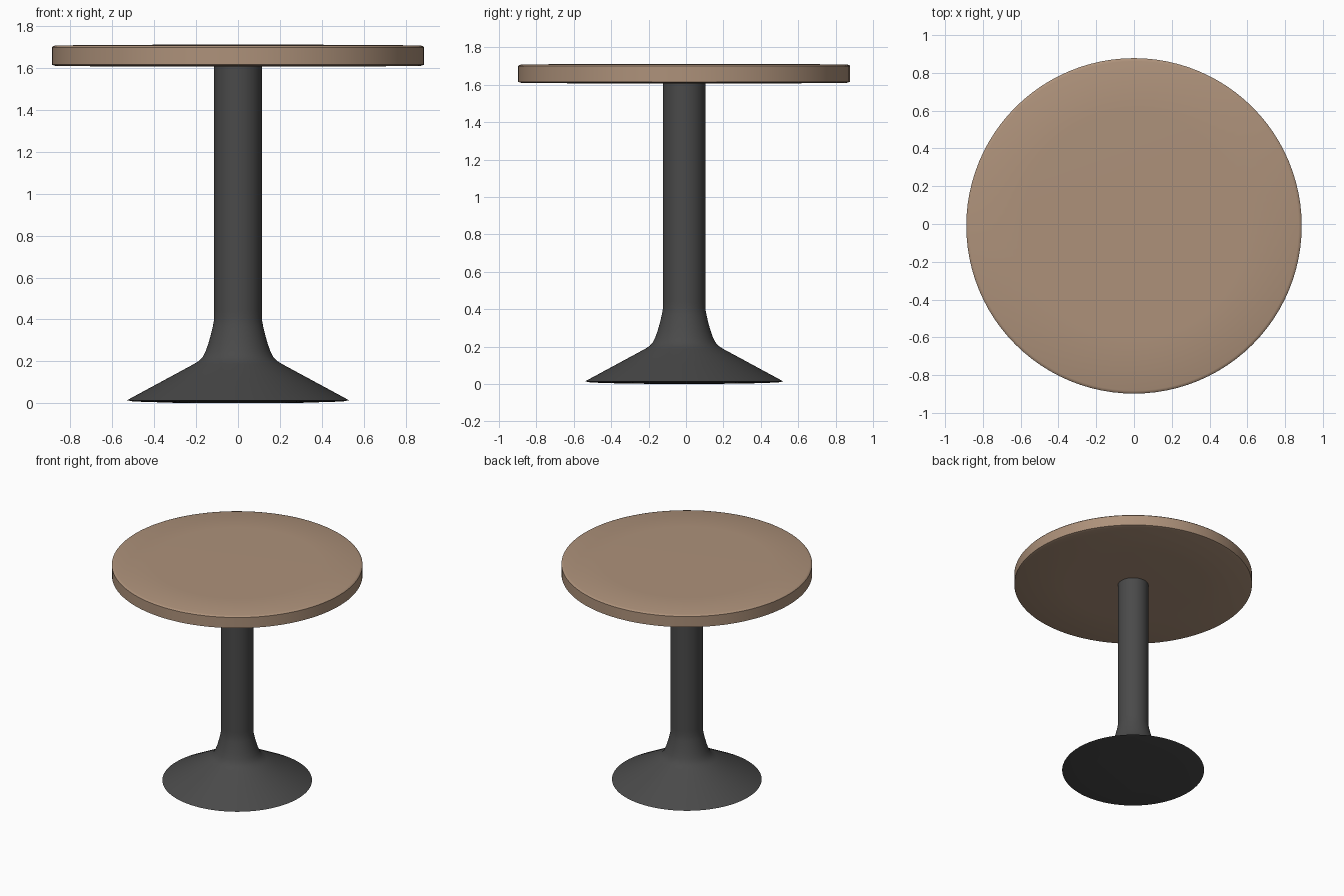
import bpy, bmesh, math

if "Cube" in bpy.data.objects:
    bpy.data.objects.remove(bpy.data.objects["Cube"])

CY = -0.01  # the table sits very slightly forward


def material(name, rgb):
    m = bpy.data.materials.new(name)
    m.diffuse_color = (*rgb, 1.0)
    m.use_nodes = True
    m.node_tree.nodes["Principled BSDF"].inputs["Base Color"].default_value = m.diffuse_color
    return m


def lathe(name, profile, mat, segments=96):
    """Revolve a (radius, z) profile, running bottom to top, about z."""
    bm = bmesh.new()
    rings = []
    for r, z in profile:
        if r == 0:
            rings.append([bm.verts.new((0, CY, z))] * segments)
        else:
            rings.append([bm.verts.new((r * math.cos(2 * math.pi * i / segments),
                                        CY + r * math.sin(2 * math.pi * i / segments), z))
                          for i in range(segments)])
    for a, b in zip(rings, rings[1:]):
        for i in range(segments):
            j = (i + 1) % segments
            corners = list(dict.fromkeys((a[i], a[j], b[j], b[i])))
            bm.faces.new(corners)
    bmesh.ops.recalc_face_normals(bm, faces=bm.faces)
    me = bpy.data.meshes.new(name)
    bm.to_mesh(me)
    bm.free()
    me.materials.append(mat)
    ob = bpy.data.objects.new(name, me)
    bpy.context.collection.objects.link(ob)
    bpy.ops.object.select_all(action='DESELECT')
    ob.select_set(True)
    bpy.context.view_layer.objects.active = ob
    bpy.ops.object.shade_smooth_by_angle(angle=math.radians(35))
    return ob


wood = material("tan wood", (0.42, 0.285, 0.195))
metal = material("dark grey metal", (0.068, 0.068, 0.068))

# flared foot blending into the round column
lathe("pedestal", [(0, 0.0), (0.31, 0.002), (0.50, 0.008), (0.53, 0.014),
                   (0.36, 0.106), (0.21, 0.187), (0.185, 0.203), (0.168, 0.222),
                   (0.155, 0.247), (0.142, 0.283), (0.130, 0.325),
                   (0.120, 0.367), (0.114, 0.400), (0.114, 0.44),
                   (0.114, 1.612), (0, 1.612)], metal)

# round top with softly eased edges
lathe("table_top", [(0, 1.607), (0.5, 1.607), (0.87, 1.610), (0.888, 1.616),
                    (0.888, 1.699), (0.884, 1.704), (0.872, 1.708),
                    (0.6, 1.711), (0, 1.712)], wood)
